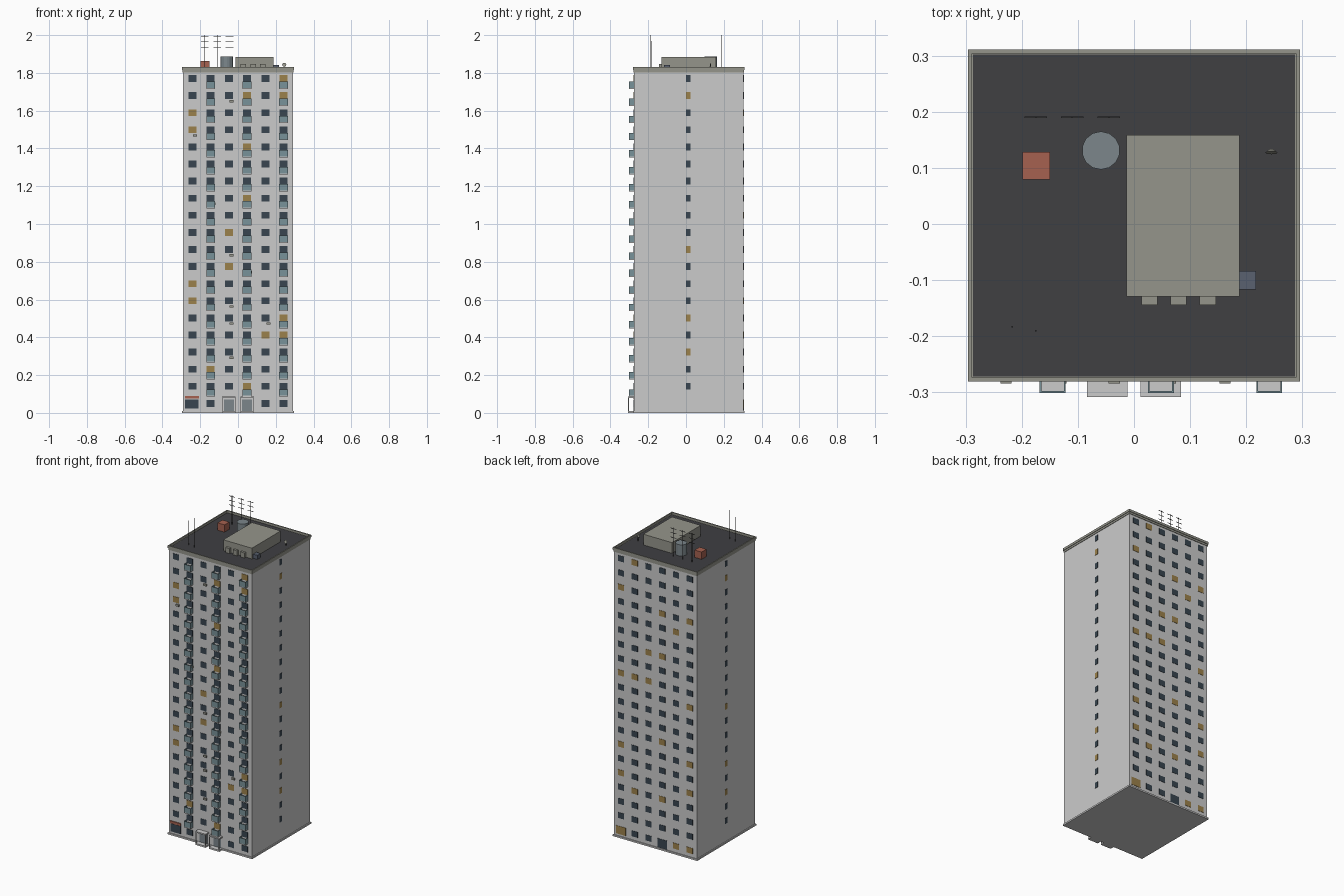
import bpy, bmesh, math
from mathutils import Matrix, Vector

if "Cube" in bpy.data.objects:
    bpy.data.objects.remove(bpy.data.objects["Cube"])

CY = 0.015                      # building centre in y
HALF = 0.29                     # half width of the tower
FRONT, BACK = CY - HALF, CY + HALF
COLS = [-0.241, -0.145, -0.048, 0.048, 0.145, 0.241]
ROWS = [1.77 - 0.0905 * i for i in range(20)]   # top to bottom


def mat(name, rgb):
    m = bpy.data.materials.new(name)
    m.diffuse_color = (*rgb, 1)
    m.use_nodes = True
    m.node_tree.nodes["Principled BSDF"].inputs["Base Color"].default_value = m.diffuse_color
    return m


GLASS = mat("dark_glass", (0.04, 0.06, 0.08))
LIT = mat("lit_window", (0.33, 0.22, 0.07))
TEAL = mat("teal_panel", (0.19, 0.29, 0.32))
ROOF = mat("roof_tar", (0.05, 0.05, 0.055))
RED = mat("red_paint", (0.38, 0.12, 0.08))
BLUE = mat("blue_grey", (0.1, 0.12, 0.16))
STEEL = mat("tank_steel", (0.2, 0.24, 0.26))
BEIGE = mat("pale_concrete", (0.3, 0.3, 0.26))
METAL = mat("dark_metal", (0.06, 0.06, 0.06))


def finish(name, bm, material=None):
    me = bpy.data.meshes.new(name)
    bm.to_mesh(me)
    bm.free()
    ob = bpy.data.objects.new(name, me)
    bpy.context.collection.objects.link(ob)
    if material:
        me.materials.append(material)
    return ob


def boxes(name, items, material=None):
    """items: (x0, x1, y0, y1, z0, z1) for each box"""
    bm = bmesh.new()
    for x0, x1, y0, y1, z0, z1 in items:
        m = Matrix.Translation(((x0 + x1) / 2, (y0 + y1) / 2, (z0 + z1) / 2))
        bmesh.ops.create_cube(bm, size=1, matrix=m @ Matrix.Diagonal((x1 - x0, y1 - y0, z1 - z0, 1)))
    return finish(name, bm, material)


def ring(h, t, z0, z1):
    """four walls of a square ring, outer half width h, thickness t"""
    return [(-h, h, CY - h, CY - h + t, z0, z1), (-h, h, CY + h - t, CY + h, z0, z1),
            (-h, -h + t, CY - h + t, CY + h - t, z0, z1), (h - t, h, CY - h + t, CY + h - t, z0, z1)]


# tower, plinth, parapet and roof deck
boxes("tower_body", [(-HALF, HALF, FRONT, BACK, 0, 1.812)])
boxes("plinth", [(-0.296, 0.296, CY - 0.296, CY + 0.296, 0, 0.01)])
boxes("parapet", ring(0.296, 0.007, 1.815, 1.83) + ring(0.293, 0.006, 1.803, 1.816), BEIGE)
boxes("roof_deck", [(-0.289, 0.289, CY - 0.289, CY + 0.289, 1.81, 1.816)], ROOF)

# windows on all four sides, some lit: (column, row)
front_lit = {(0, 2), (0, 3), (0, 12), (0, 13), (1, 17), (2, 9), (2, 11), (3, 1), (3, 4), (3, 7),
             (3, 18), (4, 15), (5, 0), (5, 1), (5, 14), (5, 15)}
back_lit = {(5, 2), (4, 0), (2, 3), (1, 4), (0, 3), (3, 6), (2, 6), (5, 8), (4, 8), (3, 8), (0, 9),
            (5, 13), (2, 12), (0, 13), (5, 15), (4, 16), (0, 15), (2, 16), (0, 19), (1, 19)}
side_lit = {1, 10, 14, 16}
dark, lit = [], []
P = 0.002
for r, z in enumerate(ROWS):
    zz = (z - 0.018, z + 0.018)
    for c, x in enumerate(COLS):
        xx = (x - 0.021, x + 0.021)
        if r < 19 or c in (1, 4, 5):
            (lit if (c, r) in front_lit else dark).append((*xx, FRONT - P, FRONT + P, *zz))
        if r < 19 or c not in (2, 5):
            (lit if (c, r) in back_lit else dark).append((*xx, BACK - P, BACK + P, *zz))
    if r < 19:
        for s in (-HALF, HALF):
            (lit if r in side_lit else dark).append((s - P, s + P, -0.001, 0.025, *zz))
# ground floor shop window, back door and wide back window
dark.append((-0.28, -0.208, FRONT - P, FRONT + P, 0.022, 0.072))
dark.append((-0.08, -0.016, BACK - P, BACK + P, 0.012, 0.068))
lit.append((0.208, 0.276, BACK - P, BACK + P, 0.022, 0.072))
boxes("dark_windows", dark, GLASS)
boxes("lit_windows", lit, LIT)
boxes("shop_awning", [(-0.281, -0.207, FRONT - 0.006, FRONT, 0.075, 0.09)], RED)

# balconies: slab with three thin panels
slabs, panels = [], []
for x in (COLS[1], COLS[3], COLS[5]):
    for z in ROWS[:19]:
        a, b, y, z0, z1 = x - 0.023, x + 0.023, -0.301, z - 0.055, z - 0.016
        slabs.append((a, b, y, FRONT, z0, z0 + 0.005))
        panels += [(a, b, y, y + 0.003, z0 + 0.005, z1),
                   (a, a + 0.003, y + 0.003, FRONT, z0 + 0.005, z1),
                   (b - 0.003, b, y + 0.003, FRONT, z0 + 0.005, z1)]
boxes("balcony_slabs", slabs)
boxes("balcony_panels", panels, TEAL)

# two entrances: door, canopy, step and posts
canopies, doors = [], []
for x in (COLS[2], COLS[3]):
    a, b, y = x - 0.036, x + 0.036, -0.308
    canopies += [(a, b, y, FRONT, 0.078, 0.086), (a, b, y, FRONT, 0, 0.01)]
    canopies += [(p, p + 0.004, y + 0.001, y + 0.005, 0.01, 0.078) for p in (a + 0.001, b - 0.005)]
    doors.append((x - 0.026, x + 0.026, FRONT - 0.003, FRONT, 0.01, 0.07))
boxes("entrance_canopies", canopies)
boxes("entrance_doors", doors, STEEL)

# small air conditioners on the facade: (x, row)
units = [(-0.035, 1), (-0.228, 3), (-0.035, 10), (-0.035, 13), (-0.035, 14), (-0.035, 16),
         (0.162, 14), (-0.13, 7), (0.065, 11)]
boxes("wall_air_units", [(x - 0.01, x + 0.01, FRONT - 0.009, FRONT, ROWS[r] - 0.036, ROWS[r] - 0.024)
                         for x, r in units], BEIGE)

# rooftop structures
boxes("penthouse", [(-0.013, 0.188, -0.129, 0.159, 1.81, 1.884)], BEIGE)
boxes("penthouse_vents", [(x, x + 0.029, -0.144, -0.129, 1.81, 1.848) for x in (0.013, 0.065, 0.117)], BEIGE)
boxes("roof_unit", [(0.188, 0.217, -0.117, -0.084, 1.81, 1.842)], BLUE)
boxes("roof_hut", [(-0.199, -0.15, 0.079, 0.128, 1.81, 1.862)], RED)

bm = bmesh.new()
bmesh.ops.create_cone(bm, cap_ends=True, segments=14, radius1=0.034, radius2=0.034, depth=0.077,
                      matrix=Matrix.Translation((-0.059, 0.131, 1.8485)))
finish("water_tank", bm, STEEL)

# satellite dish: shallow cone on a stub
bm = bmesh.new()
bmesh.ops.create_cone(bm, cap_ends=True, segments=12, radius1=0.004, radius2=0.011, depth=0.006,
                      matrix=Matrix.Translation((0.245, 0.13, 1.842)) @ Matrix.Rotation(math.radians(75), 4, 'X'))
finish("satellite_dish", bm, BEIGE)
boxes("dish_stand", [(0.2435, 0.2465, 0.13, 0.133, 1.81, 1.842)], METAL)

# aerials with cross bars, and two plain masts
T = 0.0012
aerials = []
for x in (-0.175, -0.11, -0.045):
    aerials.append((x - T, x + T, 0.19 - T, 0.19 + T, 1.81, 2.0))
    aerials += [(x - 0.02, x + 0.02, 0.19 - T, 0.19 + T, z - T, z + T) for z in (1.993, 1.965, 1.936)]
boxes("aerials", aerials, METAL)
boxes("masts", [(x - T, x + T, y - T, y + T, 1.81, h)
                for x, y, h in ((-0.217, -0.183, 1.97), (-0.175, -0.19, 2.0))], METAL)
